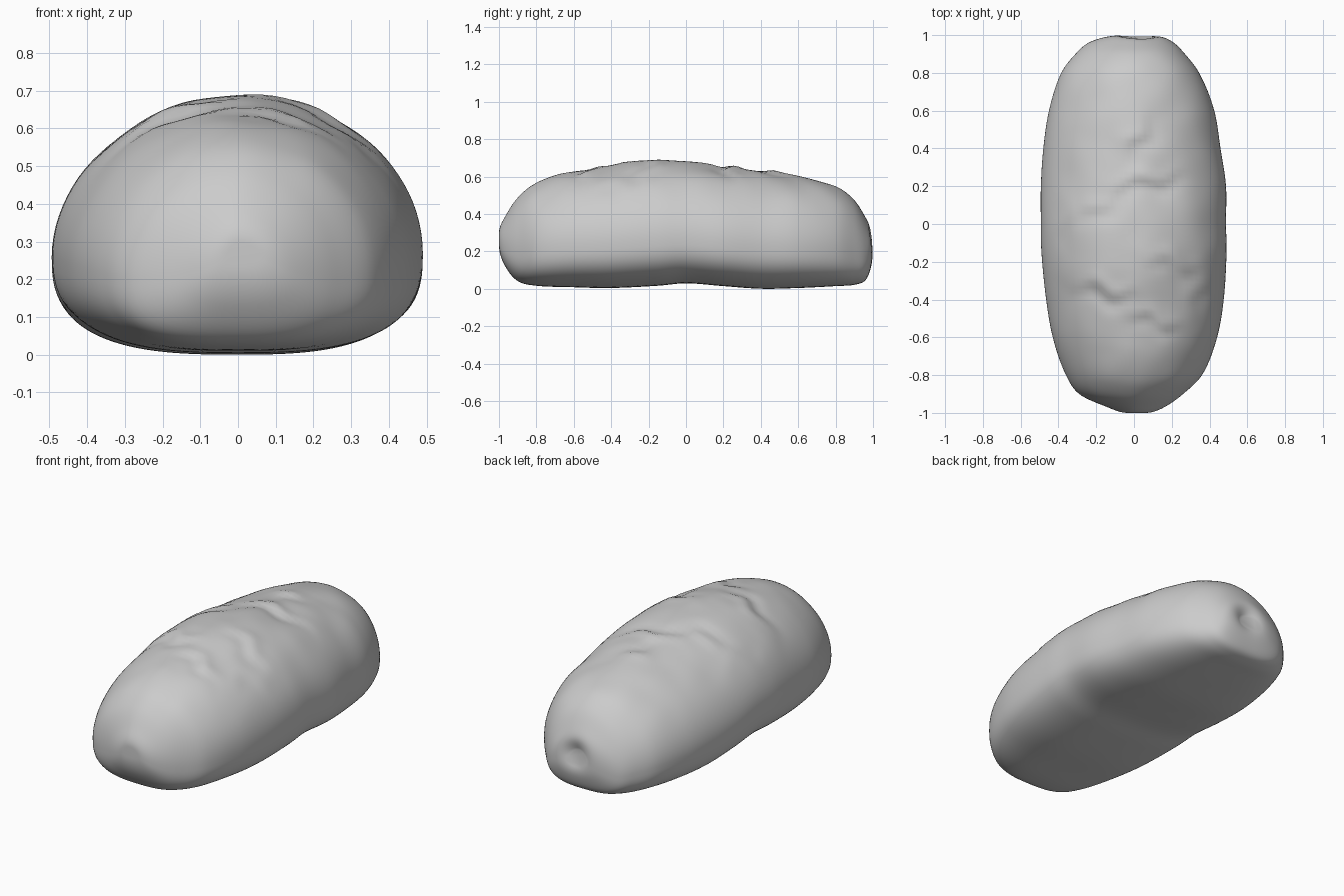
import bpy, bmesh, math
from mathutils import Vector, noise

if "Cube" in bpy.data.objects:
    bpy.data.objects.remove(bpy.data.objects["Cube"])

# Loaf stations along y: y, left half width, right half width, top, bottom
ROWS = [
    (-1.00, 0.03, 0.06, 0.300, 0.240),
    (-0.97, 0.14, 0.16, 0.385, 0.130),
    (-0.90, 0.29, 0.26, 0.490, 0.045),
    (-0.80, 0.36, 0.36, 0.570, 0.020),
    (-0.60, 0.43, 0.44, 0.635, 0.012),
    (-0.40, 0.465, 0.475, 0.665, 0.008),
    (-0.15, 0.490, 0.490, 0.692, 0.020),
    (0.00, 0.493, 0.487, 0.684, 0.033),
    (0.20, 0.493, 0.487, 0.658, 0.018),
    (0.40, 0.480, 0.458, 0.635, 0.004),
    (0.60, 0.450, 0.425, 0.605, 0.008),
    (0.80, 0.385, 0.345, 0.550, 0.018),
    (0.90, 0.310, 0.270, 0.480, 0.025),
    (0.96, 0.240, 0.210, 0.390, 0.050),
    (0.99, 0.150, 0.150, 0.330, 0.120),
    (1.00, 0.060, 0.060, 0.270, 0.190),
]
# Crust splits: x, y, direction in degrees, half length, width, height
SPLITS = [
    (0.08, 0.22, 8, 0.16, 0.045, 0.026),
    (-0.20, 0.07, 35, 0.16, 0.050, 0.020),
    (0.02, 0.44, 55, 0.12, 0.050, 0.016),
    (-0.16, -0.36, -12, 0.14, 0.050, 0.030),
    (0.12, -0.52, -20, 0.12, 0.045, 0.022),
    (0.22, -0.22, -15, 0.13, 0.050, 0.022),
    (0.36, -0.36, 70, 0.14, 0.050, 0.016),
    (-0.36, 0.00, 75, 0.16, 0.050, 0.014),
]
RINGS, SEGS = 110, 96


def angle(y):
    return math.acos(-max(-1, min(1, y)))


TH = [angle(r[0]) for r in ROWS]


def slope(i, k):
    a, b = max(i - 1, 0), min(i + 1, len(ROWS) - 1)
    return (ROWS[b][k] - ROWS[a][k]) / (TH[b] - TH[a])


def sample(t, k):
    """Smooth interpolation of column k at angle t."""
    i = max(j for j in range(len(TH) - 1) if TH[j] <= t + 1e-9)
    h = TH[i + 1] - TH[i]
    u = (t - TH[i]) / h
    return ((2*u**3 - 3*u*u + 1) * ROWS[i][k] + (u**3 - 2*u*u + u) * h * slope(i, k)
            + (3*u*u - 2*u**3) * ROWS[i + 1][k] + (u**3 - u*u) * h * slope(i + 1, k))


def split_height(x, y):
    z = 0
    for cx, cy, deg, length, width, height in SPLITS:
        c, s = math.cos(math.radians(deg)), math.sin(math.radians(deg))
        along = ((x - cx) * c + (y - cy) * s) / length
        across = (-(x - cx) * s + (y - cy) * c) / width
        across += 0.5 * math.sin(along * 4)
        z += height * across * math.exp(-across * across - along * along)
    return z


# Lofted body: round dome above, flatter base below
bm = bmesh.new()
rings = []
for i in range(RINGS + 1):
    t = math.pi * i / RINGS
    y = -math.cos(t)
    left, right, top, bottom = (sample(t, k) for k in (1, 2, 3, 4))
    mid = bottom + 0.37 * (top - bottom)
    ring = []
    for j in range(SEGS):
        a = 2 * math.pi * j / SEGS
        c, s = math.cos(a), math.sin(a)
        n = 2.8 if s < 0 else (1.88 if c < 0 else 2.0)
        x = math.copysign(abs(c) ** (2 / n), c) * (right if c > 0 else left)
        v = abs(s) ** (2 / n)
        z = mid + v * (top - mid) if s > 0 else mid - v * (mid - bottom)
        p = Vector((x, y, z))
        # Crust splits and gentle lumps, fading out toward the base
        if s > 0:
            p.z += s * split_height(x, y)
            p.z += 0.010 * s * noise.noise(Vector((x * 6, y * 6, z * 4)))
        # Small pocket in the back end
        if y > 0.8:
            d = ((x - 0.02) / 0.07) ** 2 + ((z - 0.25) / 0.07) ** 2
            p.y -= 0.035 * math.exp(-d)
        ring.append(bm.verts.new(p))
    rings.append(ring)
for a, b in zip(rings, rings[1:]):
    for j in range(SEGS):
        k = (j + 1) % SEGS
        bm.faces.new((a[j], a[k], b[k], b[j]))
bm.faces.new(rings[0])
bm.faces.new(rings[-1])
bmesh.ops.recalc_face_normals(bm, faces=bm.faces)

# Seat the loaf on the ground
low = min(v.co.z for v in bm.verts)
bmesh.ops.translate(bm, verts=bm.verts, vec=(0, 0, -low))

mesh = bpy.data.meshes.new("bread_loaf")
bm.to_mesh(mesh)
bm.free()
loaf = bpy.data.objects.new("bread_loaf", mesh)
bpy.context.collection.objects.link(loaf)
bpy.context.view_layer.objects.active = loaf
loaf.select_set(True)
bpy.ops.object.shade_smooth_by_angle(angle=math.radians(50))
